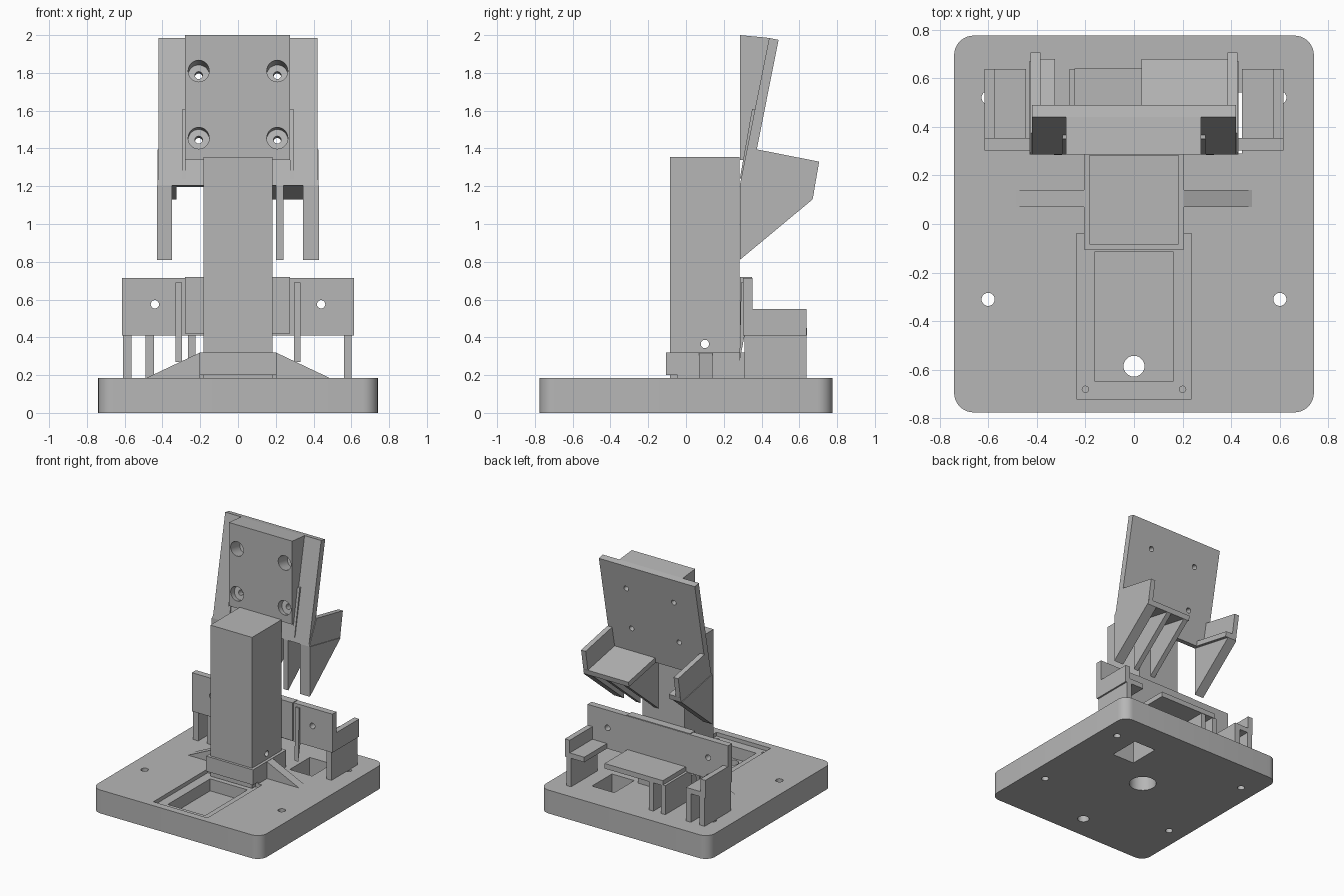
import bpy, bmesh, math
from mathutils import Vector, Matrix

if "Cube" in bpy.data.objects:
    bpy.data.objects.remove(bpy.data.objects["Cube"], do_unlink=True)

grey = bpy.data.materials.new("plain grey")
grey.use_nodes = True
colour = (0.47, 0.47, 0.47, 1)
grey.diffuse_color = colour
grey.node_tree.nodes["Principled BSDF"].inputs["Base Color"].default_value = colour


def finish(name, bm):
    bmesh.ops.recalc_face_normals(bm, faces=bm.faces)
    mesh = bpy.data.meshes.new(name)
    bm.to_mesh(mesh)
    bm.free()
    mesh.materials.append(grey)
    ob = bpy.data.objects.new(name, mesh)
    bpy.context.collection.objects.link(ob)
    return ob


def prism(name, points, axis, lo, hi):
    """Extrude a flat outline along x, y or z."""
    place = {"x": lambda a, b: (lo, a, b),
             "y": lambda a, b: (a, lo, b),
             "z": lambda a, b: (a, b, lo)}[axis]
    bm = bmesh.new()
    face = bm.faces.new([bm.verts.new(place(a, b)) for a, b in points])
    new = bmesh.ops.extrude_face_region(bm, geom=[face])["geom"]
    shift = Vector([(hi - lo) * (axis == c) for c in "xyz"])
    bmesh.ops.translate(bm, vec=shift, verts=[v for v in new if isinstance(v, bmesh.types.BMVert)])
    return finish(name, bm)


def box(name, x0, x1, y0, y1, z0, z1):
    return prism(name, [(x0, y0), (x1, y0), (x1, y1), (x0, y1)], "z", z0, z1)


def rod(start, end, radius):
    """Cylinder between two points, used as a drill."""
    start, end = Vector(start), Vector(end)
    d = end - start
    turn = Matrix.Translation((start + end) / 2) @ d.to_track_quat("Z", "Y").to_matrix().to_4x4()
    bm = bmesh.new()
    bmesh.ops.create_cone(bm, cap_ends=True, segments=32, radius1=radius,
                          radius2=radius, depth=d.length, matrix=turn)
    return finish("drill", bm)


def cut(ob, cutters):
    for c in cutters:
        c.hide_render = True
        mod = ob.modifiers.new("cut", "BOOLEAN")
        mod.operation, mod.solver, mod.object = "DIFFERENCE", "EXACT", c
        bpy.context.view_layer.objects.active = ob
        bpy.ops.object.modifier_apply(modifier=mod.name)
        bpy.data.objects.remove(c, do_unlink=True)


# Base plate with rounded corners, stepped pocket, screw holes and openings
outline = []
for i, (sx, sy) in enumerate([(1, 1), (-1, 1), (-1, -1), (1, -1)]):
    for k in range(9):
        a = (i + k / 8) * math.pi / 2
        outline.append((sx * 0.66 + 0.08 * math.cos(a), sy * 0.695 + 0.08 * math.sin(a)))
base = prism("base_plate", outline, "z", 0, 0.185)
cutters = [box("pocket_rim", -0.237, 0.237, -0.72, -0.04, 0.155, 0.3),
           box("pocket", -0.163, 0.163, -0.645, -0.115, 0.06, 0.3),
           box("cable_opening", 0.25, 0.445, 0.29, 0.54, -0.1, 0.3),
           rod((0, -0.585, -0.1), (0, -0.585, 0.3), 0.043),
           rod((0, 0.1, -0.1), (0, 0.1, 0.15), 0.1)]
for s in (-1, 1):
    cutters += [rod((s * 0.6, y, -0.1), (s * 0.6, y, 0.3), 0.027) for y in (-0.31, 0.52)]
    cutters.append(rod((s * 0.2, -0.68, 0.1), (s * 0.2, -0.68, 0.3), 0.013))
cut(base, cutters)

# Column, socket and stiffening ribs
column = box("column", -0.183, 0.183, -0.085, 0.283, 0.16, 1.355)
cut(column, [rod((-0.5, 0.1, 0.365), (0.5, 0.1, 0.365), 0.022)])
prism("column_socket", [(-0.105, 0.2), (-0.045, 0.2), (-0.045, 0.18), (0.31, 0.18),
                        (0.31, 0.32), (-0.105, 0.32)], "x", -0.205, 0.205)
for s, side in ((-1, "right"), (1, "left")):
    prism("socket_rib_" + side, [(s * 0.2, 0.18), (s * 0.485, 0.185), (s * 0.2, 0.32)],
          "y", 0.07, 0.14)

# Lower holder: back wall, end trays, middle shelf and legs
wall = box("lower_wall", -0.615, 0.615, 0.302, 0.353, 0.41, 0.715)
cut(wall, [rod((s * 0.44, 0.2, 0.575), (s * 0.44, 0.5, 0.575), 0.022) for s in (-1, 1)])
box("lower_wall_pad", -0.28, 0.275, 0.287, 0.35, 0.42, 0.72)
for s, side in ((-1, "right"), (1, "left")):
    for name, a, b, top in (("tray_floor_", 0.445, 0.58, 0.45), ("tray_side_", 0.572, 0.615, 0.55)):
        x0, x1 = sorted((s * a, s * b))
        box(name + side, x0, x1, 0.34, 0.637, 0.41, top)
    x0, x1 = sorted((s * 0.297, s * 0.33))
    prism("wall_rib_" + side, [(0.283, 0.27), (0.31, 0.41), (0.31, 0.69), (0.292, 0.69)], "x", x0, x1)
box("middle_shelf", -0.245, 0.265, 0.34, 0.64, 0.41, 0.45)
for i, (x0, x1) in enumerate([(-0.61, -0.565), (-0.49, -0.445), (0.56, 0.602),
                              (-0.265, -0.225), (-0.16, -0.12)]):
    box("lower_leg_%d" % i, x0, x1, 0.31, 0.637, 0.18, 0.415)

# Upper holder: leaning panel with a wedge that meets the column
panel = prism("upper_panel", [(0.285, 1.205), (0.44, 1.985), (0.49, 1.975), (0.335, 1.195)],
              "x", -0.42, 0.42)
wedge = prism("upper_wedge", [(0.285, 1.34), (0.285, 2.0), (0.44, 1.985), (0.312, 1.34)],
              "x", -0.28, 0.275)
lean = Vector((0, 0.981, -0.195))
for x in (-0.208, 0.208):
    for z in (1.81, 1.455):
        p = Vector((x, 0.285, z))
        cut(wedge, [rod(p - lean * 0.2, p + lean * 0.3, 0.056)])
        cut(panel, [rod(p - lean * 0.2, p + lean * 0.4, 0.02)])
for s, side in ((-1, "right"), (1, "left")):
    x0, x1 = sorted((s * 0.275, s * 0.295))
    prism("panel_rib_" + side, [(0.285, 1.24), (0.35, 1.61), (0.37, 1.61), (0.3, 1.24)], "x", x0, x1)

# Upper trays: side walls, floors and triangular fins
floor = [(0.285, 1.205), (0.67, 1.13), (0.678, 1.17), (0.293, 1.245)]
side_wall = [(0.285, 1.205), (0.67, 1.13), (0.705, 1.33), (0.375, 1.395)]
fin = [(0.285, 1.205), (0.67, 1.13), (0.285, 0.81)]
prism("upper_floor_left", floor, "x", 0.03, 0.42)
prism("upper_floor_right", floor, "x", -0.42, -0.325)
prism("upper_side_left", side_wall, "x", 0.385, 0.425)
prism("upper_side_right", side_wall, "x", -0.425, -0.385)
for i, (x0, x1) in enumerate([(0.04, 0.08), (0.2, 0.24), (0.345, 0.43), (-0.43, -0.35)]):
    prism("upper_fin_%d" % i, fin, "x", x0, x1)

# Smooth only the round hole walls and plate corners
bpy.ops.object.select_all(action="DESELECT")
for ob in (base, column, wall, panel, wedge):
    ob.select_set(True)
bpy.context.view_layer.objects.active = base
bpy.ops.object.shade_smooth_by_angle(angle=math.radians(30))
